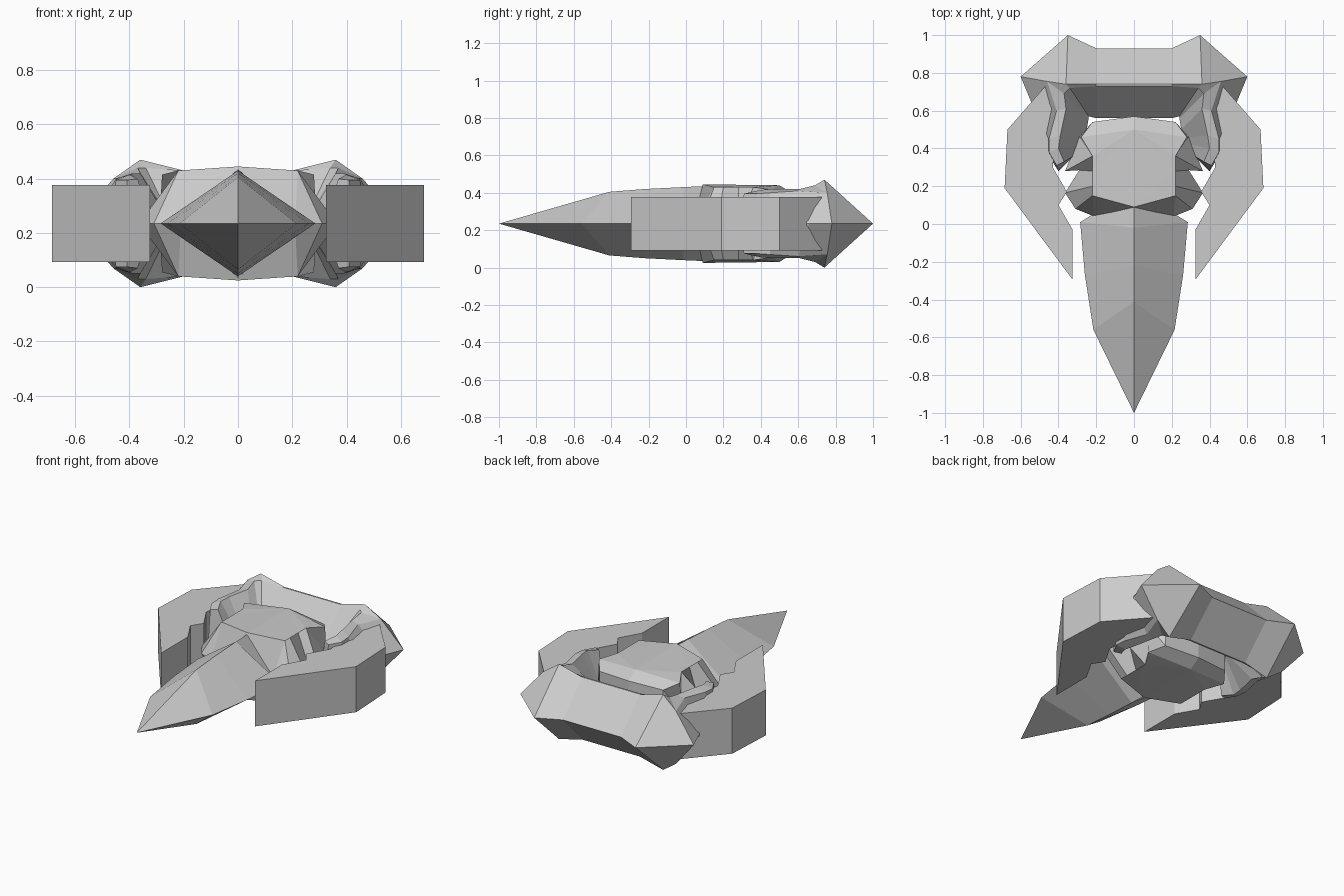
import bpy, bmesh

MID = 0.235  # height of the horizontal symmetry plane

cube = bpy.data.objects.get("Cube")
if cube:
    bpy.data.objects.remove(cube, do_unlink=True)

grey = bpy.data.materials.new("light_grey")
grey.use_nodes = True
colour = (0.6, 0.6, 0.6, 1)
grey.diffuse_color = colour
grey.node_tree.nodes["Principled BSDF"].inputs["Base Color"].default_value = colour


def quarter_part(name, rows, end_cap=False, top_cap=False):
    """Skin rows of points (z measured from MID), then repeat in all four quarters."""
    bm = bmesh.new()
    for sx in (1, -1):
        for sz in (1, -1):
            grid = [[bm.verts.new((sx * x, y, sz * z)) for x, y, z in row] for row in rows]
            for a, b in zip(grid, grid[1:]):
                for i in range(len(a) - 1):
                    bm.faces.new((a[i], a[i + 1], b[i + 1], b[i]))
            if end_cap:
                bm.faces.new(grid[-1])
            if top_cap:
                bm.faces.new(grid[0])
    bmesh.ops.remove_doubles(bm, verts=bm.verts, dist=0.0005)
    bmesh.ops.dissolve_degenerate(bm, edges=bm.edges, dist=0.0005)
    bmesh.ops.triangulate(bm, faces=[f for f in bm.faces if len(f.verts) > 4])
    bmesh.ops.recalc_face_normals(bm, faces=bm.faces)
    mesh = bpy.data.meshes.new(name)
    bm.to_mesh(mesh)
    bm.free()
    mesh.materials.append(grey)
    obj = bpy.data.objects.new(name, mesh)
    obj.location.z = MID
    bpy.context.collection.objects.link(obj)


# Pointed blade: ridge and side edge at each station, closed at the rear centre
quarter_part("blade", [
    [(0, -1, 0), (0, -1, 0)],
    [(0, -.41, .17), (.215, -.56, 0)],
    [(0, -.22, .185), (.26, -.27, 0)],
    [(0, -.02, .195), (.285, .01, 0)],
    [(0, .09, .2), (.22, .05, 0)],
    [(0, .09, 0), (0, .09, 0)],
])

# Central hub: flat top outline above a notched rim
quarter_part("hub", [
    [(0, .09, .21), (.22, .15, .195), (.22, .15, .195), (.22, .2, .195), (.22, .28, .195),
     (.22, .36, .195), (.22, .36, .195), (.28, .46, .18), (0, .5, .205)],
    [(0, .06, 0), (.21, .04, 0), (.31, .08, 0), (.365, .165, 0), (.29, .285, 0),
     (.365, .28, 0), (.29, .46, 0), (.22, .54, .15), (0, .57, .16)],
    [(0, .06, 0), (.21, .04, 0), (.31, .08, 0), (.365, .165, 0), (.29, .285, 0),
     (.365, .28, 0), (.29, .46, 0), (.22, .54, 0), (0, .57, 0)],
], top_cap=True)

# Rear guard with curled arms: outer edge, two top edges, inner edge
quarter_part("rear_guard", [
    [(0, .93, 0), (0, .74, .195), (0, .73, .195), (0, .56, 0)],
    [(.2, .93, 0), (.2, .74, .195), (.2, .73, .195), (.2, .56, 0)],
    [(.35, 1, 0), (.36, .74, MID), (.34, .72, .205), (.24, .57, 0)],
    [(.6, .78, 0), (.46, .755, .165), (.37, .69, .205), (.24, .56, 0)],
    [(.55, .66, 0), (.41, .6, .175), (.36, .61, .185), (.25, .5, 0)],
    [(.47, .45, 0), (.45, .45, .165), (.39, .47, .185), (.29, .46, 0)],
    [(.45, .36, 0), (.45, .38, .16), (.4, .4, .18), (.3, .42, 0)],
    [(.4, .28, 0), (.41, .31, .16), (.37, .33, .165), (.32, .36, 0)],
], end_cap=True)

# Side plates: straight-walled slabs
outline = [(.325, -.295), (.685, .19), (.67, .5), (.4, .81), (.4, .6),
           (.43, .3), (.355, .17), (.4, .1), (.325, -.03)]
loop = outline + outline[:1]
quarter_part("side_plates", [
    [(x, y, .1425) for x, y in loop],
    [(x, y, 0) for x, y in loop],
], top_cap=True)
